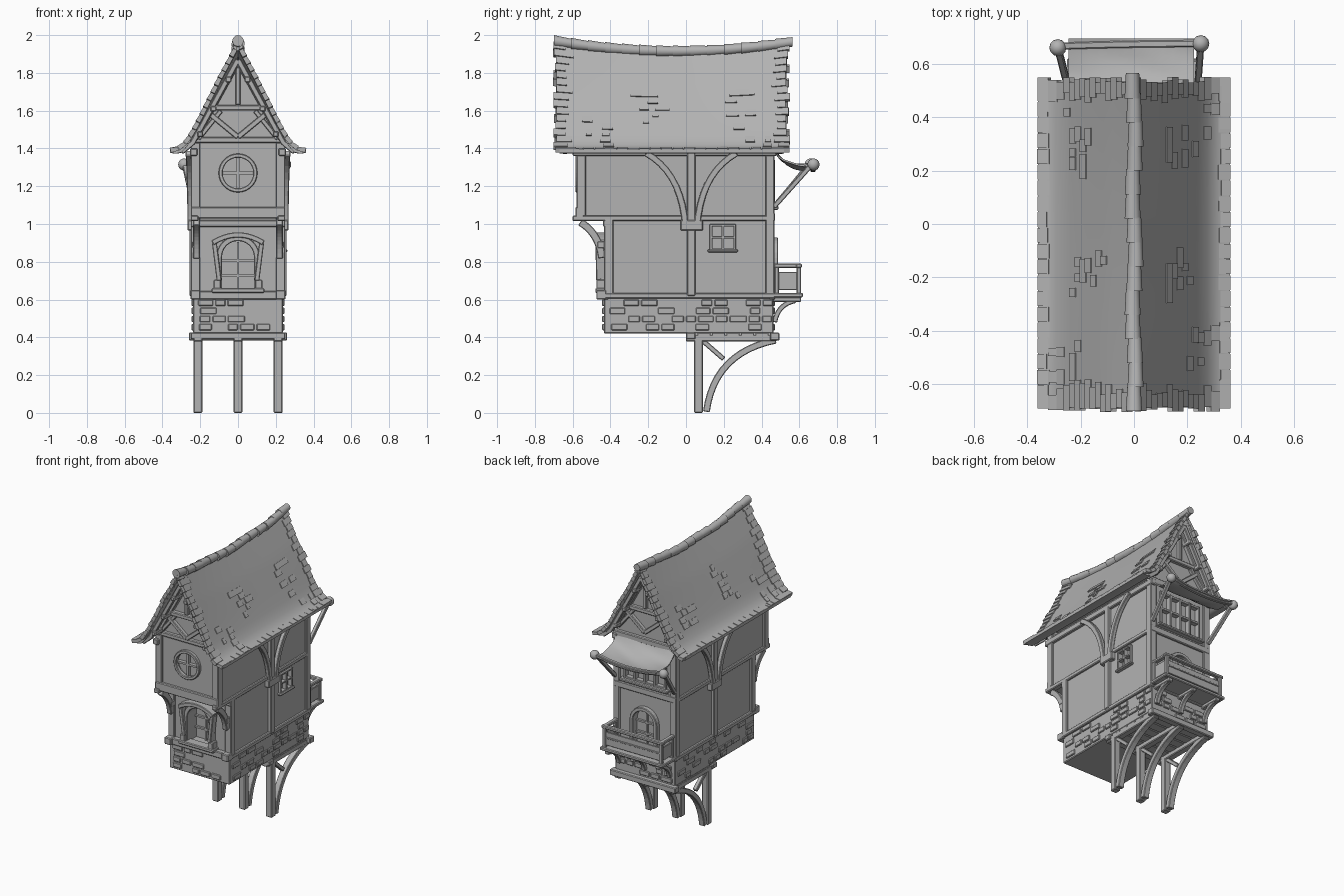
import bpy, bmesh, math, random
from mathutils import Vector as V

random.seed(4)
if "Cube" in bpy.data.objects:
    bpy.data.objects.remove(bpy.data.objects["Cube"])

GREY = (0.45, 0.45, 0.45, 1)
mat = bpy.data.materials.new("plain_grey")
mat.use_nodes = True
mat.diffuse_color = GREY
bsdf = next(n for n in mat.node_tree.nodes if n.type == "BSDF_PRINCIPLED")
bsdf.inputs["Base Color"].default_value = GREY
X, Y, Z = V((1, 0, 0)), V((0, 1, 0)), V((0, 0, 1))


# ---- helpers ----
def add_loft(bm, rings, closed=False):
    rows = [[bm.verts.new(p) for p in r] for r in rings]
    n = len(rows[0])
    pairs = list(zip(rows, rows[1:])) + ([(rows[-1], rows[0])] if closed else [])
    for a, b in pairs:
        for i in range(n):
            bm.faces.new((a[i], a[(i + 1) % n], b[(i + 1) % n], b[i]))
    if not closed:
        bm.faces.new(rows[0][::-1])
        bm.faces.new(rows[-1])


def finish(name, bm, mirror=False, bevel=0.0, smooth=False):
    bmesh.ops.recalc_face_normals(bm, faces=bm.faces)
    me = bpy.data.meshes.new(name)
    bm.to_mesh(me)
    bm.free()
    me.materials.append(mat)
    ob = bpy.data.objects.new(name, me)
    bpy.context.collection.objects.link(ob)
    if smooth:
        me.shade_smooth()
        me.set_sharp_from_angle(angle=math.radians(40))
    if bevel:
        m = ob.modifiers.new("Bevel", "BEVEL")
        m.width, m.segments = bevel, 1
    if mirror:
        ob.modifiers.new("Mirror", "MIRROR").use_mirror_merge = False
    return ob


def loft(name, rings, closed=False, **kw):
    bm = bmesh.new()
    add_loft(bm, rings, closed)
    return finish(name, bm, **kw)


def box_rings(x0, x1, y0, y1, z0, z1):
    return [[V((x, y0, z0)), V((x, y1, z0)), V((x, y1, z1)), V((x, y0, z1))] for x in (x0, x1)]


def box(name, x0, x1, y0, y1, z0, z1, bevel=0.005, **kw):
    return loft(name, box_rings(x0, x1, y0, y1, z0, z1), bevel=bevel, **kw)


def sweep(name, pts, n, w, h, closed=False, bevel=0.004, **kw):
    """Rectangular bar along pts; w is measured along n, h across it."""
    pts = [V(p) for p in pts]
    rings = []
    for i, p in enumerate(pts):
        a = pts[i - 1] if i or closed else p
        b = pts[(i + 1) % len(pts)] if closed or i < len(pts) - 1 else p
        s = (b - a).cross(n).normalized() * h / 2
        u = n * w / 2
        rings.append([p + u + s, p - u + s, p - u - s, p + u - s])
    return loft(name, rings, closed, bevel=bevel, **kw)


def bend(p, c, q, k=9):
    p, c, q = V(p), V(c), V(q)
    return [p.lerp(c, i / k).lerp(c.lerp(q, i / k), i / k) for i in range(k + 1)]


def arch(w, z0, z1, y):
    arc = [(w * math.cos(a), y, z1 - w + w * math.sin(a)) for a in (math.pi * i / 12 for i in range(13))]
    return [V(p) for p in [(w, y, z0)] + arc + [(-w, y, z0)]]


def circle(r, y, z, k=28):
    return [V((r * math.cos(math.tau * i / k), y, z + r * math.sin(math.tau * i / k))) for i in range(k)]


def cut(ob, rings):
    c = loft(ob.name + "_cutter", rings)
    c.hide_render = True
    c.hide_viewport = True
    m = ob.modifiers.new("Cut", "BOOLEAN")
    m.operation, m.object, m.solver = "DIFFERENCE", c, "EXACT"


# ---- walls with window recesses ----
lower = box("lower_wall", -.235, .235, -.42, .455, .58, 1.04, bevel=0)
cut(lower, [arch(.085, .65, .91, y) for y in (-.5, -.35)])
cut(lower, [arch(.085, .64, .9, y) for y in (.43, .6)])
cut(lower, box_rings(.215, .3, .14, .26, .87, .99))
upper = box("upper_wall", -.235, .235, -.565, .455, 1.03, 1.42, bevel=0)
cut(upper, [circle(.09, y, 1.27) for y in (-.6, -.545)])
cut(upper, box_rings(-.16, .16, .435, .6, 1.1, 1.33))
box("stone_base", -.237, .237, -.435, .462, .42, .61)
for y in (-.56, .43):
    tri = [(-.235, 1.4), (.235, 1.4), (.22, 1.47), (0, 1.87), (-.22, 1.47)]
    loft("gable_wall", [[V((x, yy, z)) for x, z in tri] for yy in (y, y + .02)])

# ---- raised bricks on the stone base ----
bm = bmesh.new()
for row in range(4):
    z = .437 + row * .043
    for axis, lo, hi in (("x", -.43, .46), ("y", -.23, .23)):
        for side in (0, 1):
            a = lo + random.uniform(0, .04)
            while a < hi - .05:
                b = min(a + random.uniform(.05, .09), hi)
                if random.random() < .55:
                    if axis == "x":
                        f = (-.237, .237)[side]
                        add_loft(bm, box_rings(f - .009, f + .009, a, b, z, z + .034))
                    else:
                        f = (-.435, .462)[side]
                        add_loft(bm, box_rings(a, b, f - .009, f + .009, z, z + .034))
                a = b + .012
finish("bricks", bm, bevel=.004)

# ---- timber frame ----
for name, y0, y1, z0, z1 in (("lower_front_post", -.435, -.385, .62, 1.04), ("upper_front_post", -.58, -.53, 1.04, 1.43),
                             ("back_post", .42, .468, .62, 1.42)):
    box(name, .2, .25, y0, y1, z0, z1, mirror=True)
box("sill_beam", .21, .252, -.44, .47, .605, .635, mirror=True)
box("jetty_beam", .21, .25, -.6, .468, 1.015, 1.045, mirror=True)
box("wall_plate", .215, .255, -.6, .48, 1.36, 1.4, mirror=True)
box("middle_post", .22, .258, .005, .05, .62, 1.38, mirror=True)
box("post_bracket", .22, .268, -.03, .09, .965, 1.02, mirror=True)
for name, e in (("front_brace", -1), ("back_brace", 1)):
    y = .028 + e * .03
    sweep(name, bend((.252, y, .98), (.255, y + e * .02, 1.27), (.262, y + e * .21, 1.375)), X, .03, .034, mirror=True)
for name, y0, y1, z0, z1 in (("front_jetty_beam", -.585, -.54, 1.03, 1.09), ("front_sill_beam", -.455, -.41, .6, .645),
                             ("front_tie_beam", -.585, -.55, 1.43, 1.46), ("back_tie_beam", .44, .475, 1.38, 1.42),
                             ("back_middle_beam", .44, .47, 1.015, 1.06), ("front_header", -.44, -.41, .985, 1.02),
                             ("back_sill_beam", .44, .472, .6, .64)):
    box(name, -.25, .25, y0, y1, z0, z1)

# ---- jetty brackets at the front corners ----
sweep("jetty_bracket", bend((.22, -.445, .82), (.22, -.46, .95), (.22, -.56, 1.01)), X, .035, .04, mirror=True)
box("jetty_foot", .2, .24, -.47, -.42, .87, .91, mirror=True)
box("sill_block", .2, .252, -.475, -.42, .6, .65, mirror=True)

# ---- arched front window ----
sweep("front_arch", arch(.1, .65, .925, -.43), Y, .05, .03)
sweep("window_hood", bend((-.135, -.45, .9), (0, -.45, .985), (.135, -.45, .9)), Y, .07, .028)
sweep("hood_bracket", [(.1, -.45, .7), (.125, -.455, .9)], Y, .05, .026, mirror=True)
box("hood_block", .09, .13, -.475, -.42, .645, .705, mirror=True)
box("window_sill", -.14, .14, -.48, -.41, .635, .66)
box("front_mullion", -.006, .006, -.365, -.345, .65, .905, bevel=0)
for z in (.72, .8):
    box("front_glazing_bar", -.085, .085, -.365, -.345, z, z + .012, bevel=0)

# ---- round window ----
sweep("round_frame", circle(.092, -.57, 1.27), Y, .03, .022, closed=True)
box("round_bar_upright", -.007, .007, -.57, -.54, 1.18, 1.36, bevel=0)
box("round_bar_level", -.09, .09, -.57, -.54, 1.263, 1.277, bevel=0)

# ---- small side window ----
for y in (.132, .195, .258):
    box("side_window_upright", .22, .25, y - .007, y + .007, .865, .995, bevel=.002)
for z in (.865, .93, .993):
    box("side_window_bar", .22, .25, .125, .265, z - .006, z + .006, bevel=.002)
box("side_window_sill", .22, .262, .115, .275, .85, .866)

# ---- back door and upper back window ----
sweep("door_frame", arch(.095, .63, .915, .465), Y, .045, .026)
box("door_mullion", -.006, .006, .42, .445, .64, .9, bevel=0)
for z in (.72, .8):
    box("door_bar", -.085, .085, .42, .445, z, z + .012, bevel=0)
for i in range(5):
    x = -.16 + i * .08
    box("back_window_upright", x - .008, x + .008, .43, .47, 1.09, 1.34, bevel=.002)
for z in (1.1, 1.215, 1.33):
    box("back_window_bar", -.168, .168, .43, .468, z - .008, z + .008, bevel=.002)
box("back_window_sill", -.19, .19, .44, .49, 1.075, 1.095)

# ---- gable trusses ----
for y in (-.575, .46):
    sweep("gable_diagonal", [(.0, y, 1.46), (.17, y, 1.6)], Y, .03, .028, mirror=True)
    sweep("gable_foot_brace", [(.21, y, 1.45), (.09, y, 1.6)], Y, .026, .024, mirror=True)
    box("gable_collar", -.16, .16, y - .02, y + .015, 1.6, 1.63)
    box("gable_king_post", -.013, .013, y - .015, y + .012, 1.63, 1.84)
    sweep("gable_rafter", [(.225, y, 1.45), (.0, y, 1.86)], Y, .035, .03, mirror=True)
for y in (-.64, .5):
    sweep("verge_rafter", [(.3, y, 1.38), (.24, y, 1.43), (.185, y, 1.53), (.0, y, 1.87)], Y, .03, .028, mirror=True)
for x, z in ((.2, 1.475), (.13, 1.61), (.05, 1.765)):
    box("purlin_end", x - .015, x + .015, -.67, .52, z - .015, z + .015, mirror=True)

# ---- roof: flared, with a sagging ridge ----
PROFILE = [V(p) for p in ((0, 1.962), (.1, 1.775), (.2, 1.575), (.25, 1.48), (.29, 1.425), (.32, 1.405), (.36, 1.395))]
SPAN = sum((b - a).length for a, b in zip(PROFILE, PROFILE[1:]))


def roof_at(t, y, lift=0.0):
    d = abs(t) * SPAN
    for a, b in zip(PROFILE, PROFILE[1:]):
        step = (b - a).length
        if d <= step + 1e-4:
            break
        d -= step
    e = (b - a).normalized()
    p = a.lerp(b, d / step)
    sag = .05 * (((y + .05) / .62) ** 2 - 1) * (p.y - 1.39) / .57
    p = p + V((-e.y, e.x)) * lift
    return V((math.copysign(p.x, t), y, p.y + sag))


N = 20
rings = []
for j in range(15):
    y = -.67 + 1.19 * j / 14
    top = [roof_at(i / N, y) for i in range(-N, N + 1)]
    rings.append(top + [p - Z * (.018 + .022 * min(1, (.36 - abs(p.x)) / .06)) for p in reversed(top)])
loft("roof", rings, smooth=True)

# ---- shingles: ragged verges and eaves plus scattered raised ones ----
bm = bmesh.new()


def shingle(t0, t1, y0, y1, under, over):
    add_loft(bm, [[roof_at(t0, y, under), roof_at(t1, y, under), roof_at(t1, y, over), roof_at(t0, y, over * .5)]
                  for y in (y0, y1)])


ROWS = 16
for s in (-1, 1):
    for k in range(ROWS):
        t0, t1 = s * (k + .04) / ROWS, s * (k + .98) / ROWS
        shingle(t0, t1, random.uniform(-.705, -.685), random.uniform(-.64, -.58), -.018, .008)
        shingle(t0, t1, random.uniform(.45, .49), random.uniform(.525, .55), -.018, .008)
    for i in range(20):
        shingle(s * random.uniform(.93, .95), s, -.66 + i * .059, -.605 + i * .059, -.012, random.uniform(.003, .009))
    for yc, tc, count in ((-.2, .52, 11), (.25, .52, 11), (-.5, .8, 9), (.4, .82, 5)):
        for i in range(count):
            k = round(tc * ROWS + random.uniform(-3, 3))
            y = yc + random.uniform(-.1, .07)
            if k < ROWS:
                shingle(s * k / ROWS, s * (k + .95) / ROWS, y, y + random.uniform(.03, .06), -.004, .008)
finish("shingles", bm)

# ---- ridge tiles ----
bm = bmesh.new()
for i in range(14):
    y = -.7 + i * .09
    ends = []
    for yy, r in ((y, .03), (y + .095, .025)):
        c = roof_at(0, yy) + V((.006 * math.sin(i * 1.3), 0, .003))
        ends.append([c + V((r * math.cos(a), 0, r * math.sin(a))) for a in (math.tau * q / 12 for q in range(12))])
    add_loft(bm, ends)
finish("ridge_tiles", bm, smooth=True)

# ---- cloth awning on poles ----
CLOTH = bend((0, .465, 1.405), (0, .52, 1.29), (0, .695, 1.325), 10)
rings = []
for i in range(13):
    u = i / 12
    dip = .03 * math.sin(math.pi * u)
    top = [V((-.245 + .47 * u, p.y, p.z - dip * k / 10 + .004 * math.sin(9 * u + k))) for k, p in enumerate(CLOTH)]
    rings.append(top + [p - Z * .01 for p in reversed(top)])
loft("awning_cloth", rings, smooth=True)
sweep("awning_pole", bend((-.3, .665, 1.325), (-.02, .675, 1.25), (.27, .675, 1.325)), Y, .026, .026)
for name, foot, head in (("right_awning_strut", (-.235, .465, 1.09), (-.285, .66, 1.325)),
                         ("left_awning_strut", (.235, .465, 1.09), (.25, .675, 1.325))):
    sweep(name, [foot, head], X, .026, .026)
    bm = bmesh.new()
    bmesh.ops.create_uvsphere(bm, u_segments=12, v_segments=8, radius=.032)
    bmesh.ops.translate(bm, verts=bm.verts, vec=V(head) - Z * .01)
    finish(name + "_knot", bm, smooth=True)

# ---- balcony ----
box("balcony_floor", -.25, .25, .45, .62, .612, .635)
for y in (.48, .598):
    box("balcony_post", .21, .237, y - .012, y + .012, .61, .785, mirror=True)
box("balcony_rail", -.245, .245, .583, .613, .768, .79)
box("balcony_panel", -.225, .225, .592, .602, .65, .745, bevel=.002)
box("balcony_panel_rail", -.23, .23, .588, .608, .7, .71, bevel=.002)
box("balcony_side_rail", .208, .24, .465, .6, .768, .79, mirror=True)
box("balcony_side_panel", .22, .23, .465, .6, .65, .745, bevel=.002, mirror=True)
for x in (-.2, 0, .2):
    box("balcony_joist", x - .018, x + .018, .45, .61, .588, .614)
    sweep("balcony_bracket", bend((x, .47, .48), (x, .485, .575), (x, .58, .595)), X, .03, .026)

# ---- under-floor beams, legs and curved braces ----
box("floor_edge_beam", -.26, .26, .445, .495, .383, .425)
box("floor_inner_beam", -.25, .25, .0, .05, .39, .425)
for i in range(5):
    box("floor_plank", -.235, .235, .06 + i * .077, .13 + i * .077, .407, .424, bevel=.003)
for x in (-.212, 0, .212):
    box("leg", x - .024, x + .024, .043, .09, 0, .4)
    box("floor_joist", x - .024, x + .024, 0, .48, .378, .415)
    sweep("leg_brace", bend((x, .108, .006), (x, .15, .32), (x, .475, .385), 12), X, .044, .036)
    sweep("leg_strut", [(x, .085, .385), (x, .2, .285)], X, .03, .026)
